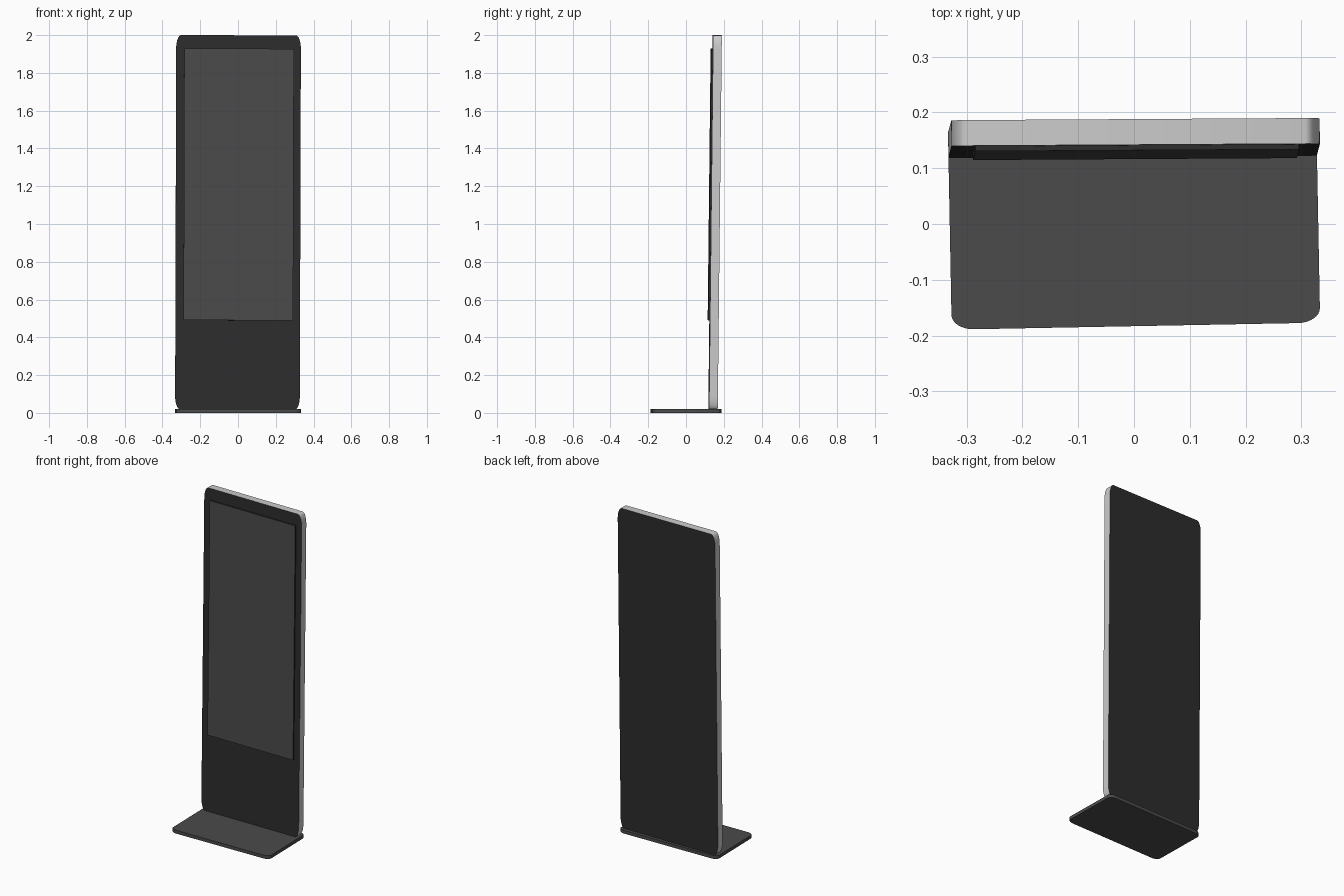
import bpy, bmesh
from math import sin, cos, pi
from mathutils import Matrix, Euler, Vector

cube = bpy.data.objects.get("Cube")
if cube:
    bpy.data.objects.remove(cube, do_unlink=True)


def material(name, value):
    mat = bpy.data.materials.new(name)
    mat.use_nodes = True
    colour = (value, value, value, 1)
    mat.diffuse_color = colour
    mat.node_tree.nodes["Principled BSDF"].inputs["Base Color"].default_value = colour
    return mat


black = material("glossy black", 0.026)
charcoal = material("charcoal", 0.07)
silver = material("silver", 0.6)


def rounded_outline(width, height, rx, ry, steps=8):
    """Counter-clockwise rectangle outline with elliptical corners."""
    if rx == 0:
        steps = 0
    points = []
    for quarter, (sx, sy) in enumerate([(1, 1), (-1, 1), (-1, -1), (1, -1)]):
        cx, cy = sx * (width / 2 - rx), sy * (height / 2 - ry)
        for i in range(steps + 1):
            a = pi / 2 * (quarter + i / max(steps, 1))
            points.append((cx + rx * cos(a), cy + ry * sin(a)))
    return points


def plate(name, size, corner, thickness, matrix, face_mat, rim_mat):
    """Extrude a rounded outline along local z, with its own rim colour."""
    bm = bmesh.new()
    verts = [bm.verts.new((x, y, -thickness / 2))
             for x, y in rounded_outline(*size, *corner)]
    base = bm.faces.new(verts)
    top = bmesh.ops.extrude_face_region(bm, geom=[base])["geom"]
    bmesh.ops.translate(bm, vec=(0, 0, thickness),
                        verts=[v for v in top if isinstance(v, bmesh.types.BMVert)])
    bmesh.ops.recalc_face_normals(bm, faces=bm.faces)
    for face in bm.faces:
        face.material_index = 0 if abs(face.normal.z) > 0.5 else 1
    mesh = bpy.data.meshes.new(name)
    bm.to_mesh(mesh)
    bm.free()
    mesh.materials.append(face_mat)
    mesh.materials.append(rim_mat)
    obj = bpy.data.objects.new(name, mesh)
    bpy.context.collection.objects.link(obj)
    obj.matrix_world = matrix
    bpy.ops.object.select_all(action="DESELECT")
    obj.select_set(True)
    bpy.context.view_layer.objects.active = obj
    bpy.ops.object.shade_smooth_by_angle(angle=pi / 6)
    return obj


# Floor plate, turned very slightly
plate("floor_base", (0.66, 0.366), (0.04, 0.026), 0.02,
      Matrix.Translation((0, 0, 0.01)) @ Matrix.Rotation(0.019, 4, "Z"),
      charcoal, charcoal)

# Upright panel leaning back a little; local z becomes the forward direction
lean = (Matrix.Translation((0, 0.154, 1.009))
        @ Euler((-0.011, 0.003, 0.006)).to_matrix().to_4x4())
upright = lean @ Matrix.Rotation(pi / 2, 4, "X")
depth = 0.046
plate("display_housing", (0.66, 1.98), (0.026, 0.07), depth, upright, black, silver)

# Raised screen on the front face
screen_depth = 0.009
offset = Matrix.Translation(Vector((0.003, 0.2, (depth + screen_depth) / 2)))
plate("screen", (0.58, 1.438), (0, 0), screen_depth, upright @ offset, charcoal, black)
